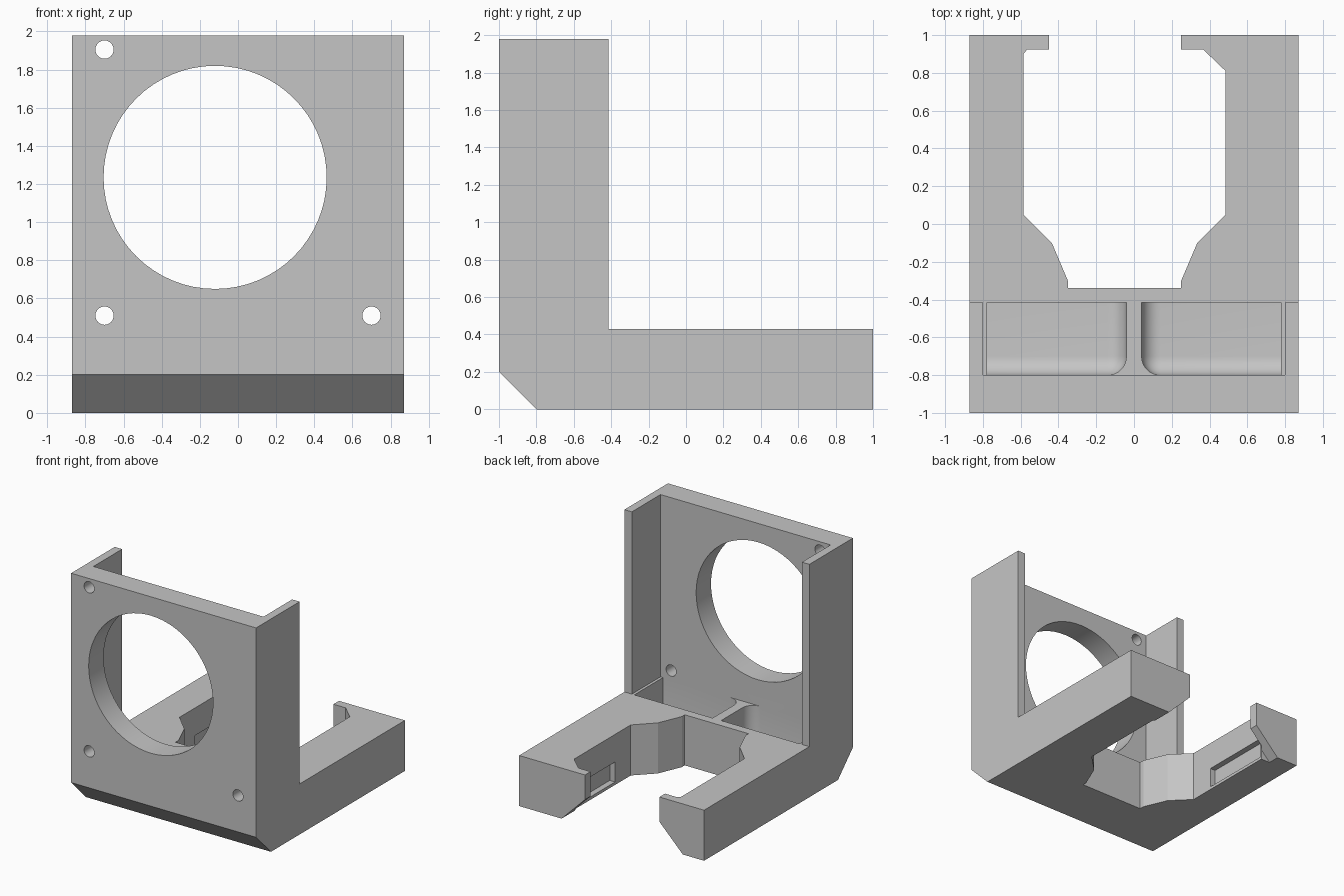
import bpy
import bmesh
import math

cube = bpy.data.objects.get("Cube")
if cube:
    bpy.data.objects.remove(cube, do_unlink=True)

grey = bpy.data.materials.new("plain grey")
grey.use_nodes = True
grey.diffuse_color = (0.56, 0.56, 0.56, 1)
grey.node_tree.nodes["Principled BSDF"].inputs["Base Color"].default_value = (0.56, 0.56, 0.56, 1)

PLACE = {
    "x": lambda a, b, t: (t, a, b),
    "y": lambda a, b, t: (a, t, b),
    "z": lambda a, b, t: (a, b, t),
}


def prism(name, profile, axis, low, high, rounded=None, radius=0.1):
    """Extrude a flat profile along an axis; optionally round chosen edges."""
    bm = bmesh.new()
    place = PLACE[axis]
    ends = [[bm.verts.new(place(a, b, t)) for a, b in profile] for t in (low, high)]
    bm.faces.new(ends[0])
    bm.faces.new(ends[1])
    for i in range(len(profile)):
        j = (i + 1) % len(profile)
        bm.faces.new((ends[0][i], ends[0][j], ends[1][j], ends[1][i]))
    bmesh.ops.recalc_face_normals(bm, faces=bm.faces)
    if rounded:
        edges = [e for e in bm.edges if rounded(*[v.co for v in e.verts])]
        bmesh.ops.bevel(bm, geom=edges, offset=radius, segments=8,
                        profile=0.5, affect="EDGES")
    mesh = bpy.data.meshes.new(name)
    bm.to_mesh(mesh)
    bm.free()
    obj = bpy.data.objects.new(name, mesh)
    bpy.context.collection.objects.link(obj)
    return obj


def rect(a0, a1, b0, b1):
    return [(a0, b0), (a1, b0), (a1, b1), (a0, b1)]


def circle(cx, cz, r, n):
    return [(cx + r * math.cos(math.tau * i / n), cz + r * math.sin(math.tau * i / n))
            for i in range(n)]


# L-shaped body with a chamfered lower front edge
W, H, BASE, INNER, BACK = 0.87, 1.98, 0.43, -0.8, -0.415
bracket = prism("fan_bracket", [(-1, 0.2), (INNER, 0), (1, 0), (1, BASE),
                                (BACK, BASE), (BACK, H), (-1, H)], "x", -W, W)
bracket.data.materials.append(grey)

cutters = []

# Space between the tall side walls
cutters.append(prism("bay", rect(-0.8, 0.8, INNER, -0.2), "z", BASE, 2.2))

# Large round opening and screw holes in the front plate
cutters.append(prism("round_opening", circle(-0.12, 1.235, 0.585, 64), "y", -1.2, -0.6))
for x, z in ((-0.7, 1.905), (-0.7, 0.51), (0.7, 0.51)):
    cutters.append(prism("screw_hole", circle(x, z, 0.048, 24), "y", -1.2, -0.6))

# Opening between the two arms, leaving a hook at each tip
opening = [(-0.45, 1.2), (-0.45, 0.925), (-0.565, 0.925), (-0.585, 0.9),
           (-0.585, 0.05), (-0.435, -0.1), (-0.35, -0.3), (-0.35, -0.34),
           (0.25, -0.34), (0.25, -0.3), (0.335, -0.1), (0.485, 0.05),
           (0.485, 0.81), (0.365, 0.925), (0.25, 0.925), (0.25, 1.2)]
cutters.append(prism("arm_opening", opening, "z", -0.2, 0.7))

# Chamfers under the hooks
for side, tip, start in ((1, 0.25, 0.8), (-1, 0.45, 0.9)):
    wedge = [(side * (tip - 0.1), 0.32), (side * (tip + 0.32), -0.1),
             (side * (tip - 0.1), -0.1)]
    cutters.append(prism("hook_chamfer", wedge, "y", start, 1.2))

# Slots in the inner faces of the arms
for side, face in ((1, 0.485), (-1, 0.585)):
    cutters.append(prism("arm_slot", rect(side * (face - 0.08), side * (face + 0.05),
                                          0.26, 0.88), "z", 0.025, 0.195))

# Rounded pockets in the base, either side of the centre rib
RIB, FLOOR = 0.04, 0.1
for side in (1, -1):
    def soft(p, q, side=side):
        tests = (lambda v: abs(v.x - side * RIB) < 0.001,
                 lambda v: abs(v.y - INNER) < 0.001,
                 lambda v: abs(v.z - FLOOR) < 0.001)
        return sum(t(p) and t(q) for t in tests) == 2
    cutters.append(prism("base_pocket", rect(side * RIB, side * 0.777, INNER, BACK),
                         "z", FLOOR, 0.6, rounded=soft))

# Carve everything out of the body
bpy.ops.object.select_all(action="DESELECT")
bracket.select_set(True)
bpy.context.view_layer.objects.active = bracket
for cutter in cutters:
    cutter.hide_render = True
    mod = bracket.modifiers.new("cut", "BOOLEAN")
    mod.operation = "DIFFERENCE"
    mod.solver = "EXACT"
    mod.object = cutter
    bpy.ops.object.modifier_apply(modifier=mod.name)
    bpy.data.objects.remove(cutter, do_unlink=True)

bpy.ops.object.shade_smooth_by_angle(angle=math.radians(20))
